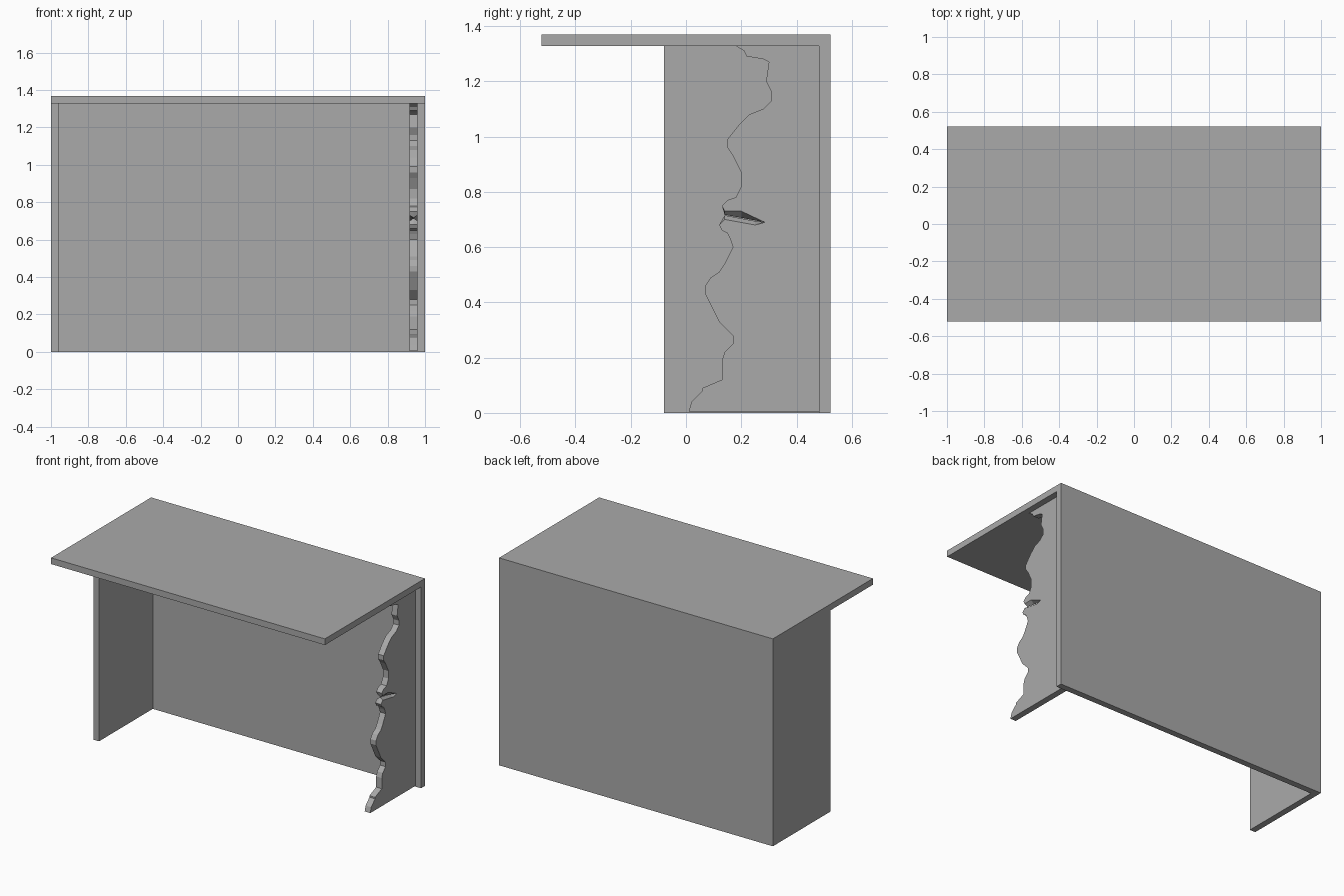
import bpy
import bmesh

cube = bpy.data.objects.get("Cube")
if cube:
    bpy.data.objects.remove(cube, do_unlink=True)

GREY = (0.40, 0.40, 0.40, 1)
grey = bpy.data.materials.new("plain grey")
grey.use_nodes = True
grey.diffuse_color = GREY
grey.node_tree.nodes["Principled BSDF"].inputs["Base Color"].default_value = GREY


def add_object(name, bm):
    bmesh.ops.recalc_face_normals(bm, faces=bm.faces)
    mesh = bpy.data.meshes.new(name)
    bm.to_mesh(mesh)
    bm.free()
    mesh.materials.append(grey)
    obj = bpy.data.objects.new(name, mesh)
    bpy.context.collection.objects.link(obj)
    return obj


def box(name, low, high):
    bm = bmesh.new()
    bmesh.ops.create_cube(bm, size=1)
    for v in bm.verts:
        v.co = [(a + b) / 2 + c * (b - a) for a, b, c in zip(low, high, v.co)]
    return add_object(name, bm)


# Board sizes
HALF, DEPTH, THICK = 1.0, 0.522, 0.041
TOP = 1.369
UNDER = TOP - THICK
INNER_BACK = DEPTH - THICK

# Plain boards
box("table_top", (-HALF, -DEPTH, UNDER), (HALF, DEPTH, TOP))
box("back_panel", (-HALF, INNER_BACK, 0), (HALF, DEPTH, UNDER))
box("whole_side_panel", (-HALF, -0.08, 0), (THICK - HALF, INNER_BACK, UNDER))

# Broken edge in hundredths (depth, height), below and above the crack
lower_edge = [(1, .5), (2, 4), (6, 8), (6, 9), (13, 12), (13, 19), (14, 22),
              (17, 25), (17, 28), (15, 30), (12, 33), (9, 39), (7, 43),
              (7, 46), (9, 49), (12, 51), (14, 54), (15, 56), (17, 60),
              (16, 63), (15, 65), (13, 66), (12, 68)]
upper_edge = [(13, 75), (15, 77), (18, 78), (19, 80), (20, 82), (20, 87),
              (19, 89), (17, 93), (15, 96), (15, 99), (19, 104), (23, 108),
              (28, 110), (31, 113), (31, 116), (29, 120), (30, 127),
              (28, 128), (22, 129), (21, 131), (18, 132.8)]

# The crack is open on both faces and pinched shut in the middle
open_crack = [(14, 70), (25, 68), (28.5, 69), (20, 73), (14, 73)]
shut_crack = [(14, 71.5), (25, 69.4), (28.5, 69), (20, 70.6), (14, 71.7)]


def broken_panel():
    bm = bmesh.new()
    outer_x = HALF - THICK
    rings = []
    for step, crack in enumerate((open_crack, shut_crack, open_crack)):
        x = outer_x - THICK * step / 2
        outline = [(y / 100, z / 100) for y, z in lower_edge + crack + upper_edge]
        outline += [(INNER_BACK, UNDER), (INNER_BACK, 0.005)]
        rings.append([bm.verts.new((x, y, z)) for y, z in outline])
    for a, b in zip(rings, rings[1:]):
        for i in range(len(a)):
            bm.faces.new((a[i - 1], a[i], b[i], b[i - 1]))
    bm.faces.new(rings[0])
    bm.faces.new(rings[-1])
    return add_object("broken_side_panel", bm)


broken_panel()
